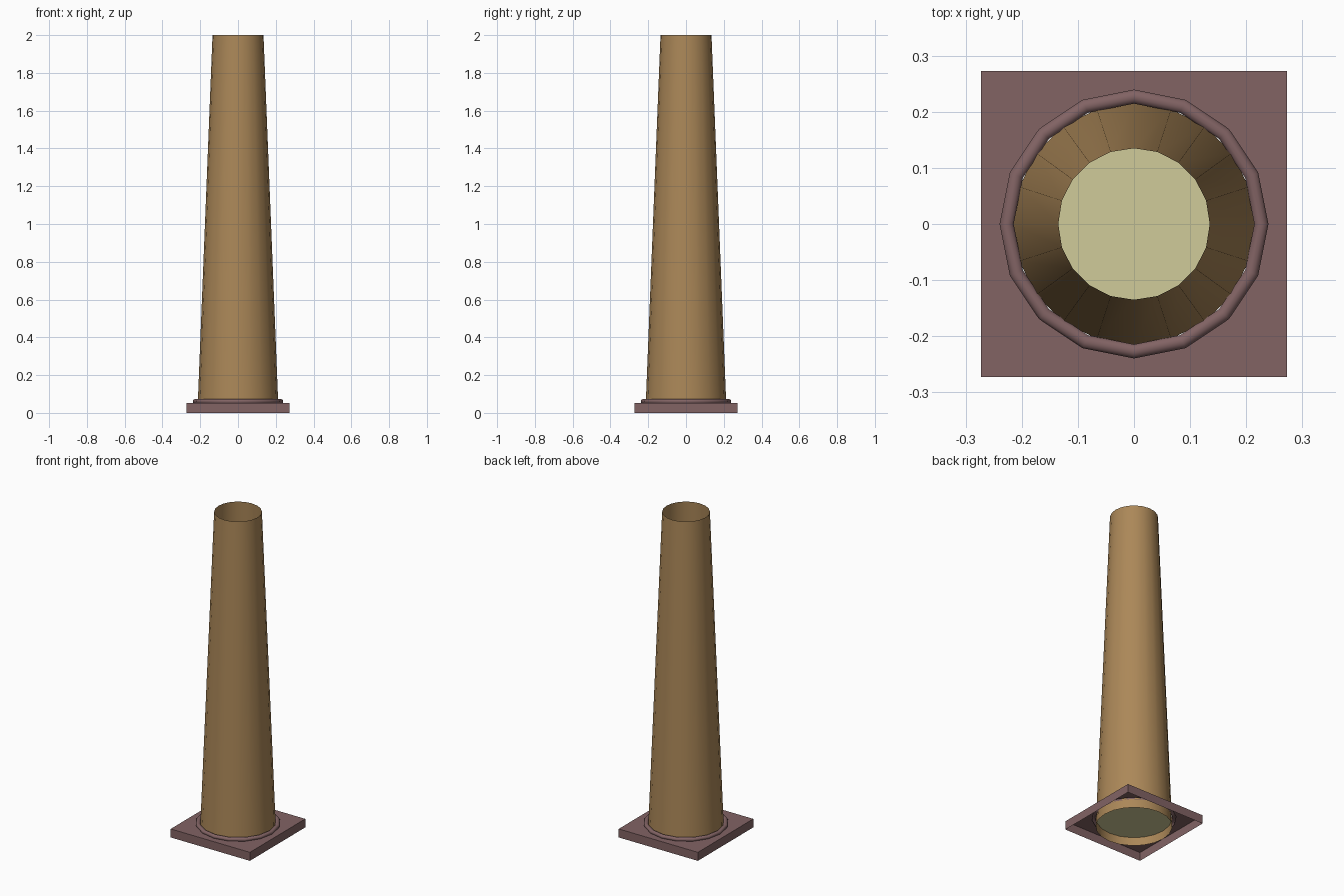
import bpy
import bmesh
from math import cos, sin, pi, radians

cube = bpy.data.objects.get("Cube")
if cube:
    bpy.data.objects.remove(cube, do_unlink=True)


def material(name, colour):
    mat = bpy.data.materials.new(name)
    mat.use_nodes = True
    mat.diffuse_color = (*colour, 1)
    mat.node_tree.nodes["Principled BSDF"].inputs["Base Color"].default_value = (*colour, 1)
    return mat


def loft(name, profile, sides, mat, smooth_angle, square=False, cap=False):
    """Sweep (radius, height) points round z; square rings reach out to a square outline."""
    bm = bmesh.new()
    rings = []
    for radius, z in profile:
        ring = []
        for i in range(sides):
            a = 2 * pi * i / sides
            r = radius / max(abs(cos(a)), abs(sin(a))) if square else radius
            ring.append(bm.verts.new((r * cos(a), r * sin(a), z)))
        rings.append(ring)
    for low, high in zip(rings, rings[1:]):
        for i in range(sides):
            j = (i + 1) % sides
            bm.faces.new((low[i], low[j], high[j], high[i]))
    if cap:
        bm.faces.new(rings[-1])
    mesh = bpy.data.meshes.new(name)
    bm.to_mesh(mesh)
    bm.free()
    mesh.materials.append(mat)
    obj = bpy.data.objects.new(name, mesh)
    bpy.context.collection.objects.link(obj)
    bpy.ops.object.select_all(action='DESELECT')
    obj.select_set(True)
    bpy.context.view_layer.objects.active = obj
    bpy.ops.object.shade_smooth_by_angle(angle=radians(smooth_angle))
    return obj


brown = material("warm brown", (0.41, 0.245, 0.098))
mauve = material("dusty mauve", (0.223, 0.125, 0.127))
cream = material("pale straw", (0.63, 0.597, 0.319))

TOP = 0.053  # height of the plinth surface

# Tapered shaft, open at both ends
loft("chimney_shaft", [(0.215, 0), (0.135, 2)], 20, brown, 30)

# Floor closing the shaft near its foot
loft("shaft_floor", [(0.212, 0.05)], 20, cream, 30, cap=True)

# Square plinth walls, open underneath
loft("plinth_walls", [(0.273, 0), (0.273, TOP)], 16, mauve, 30, square=True)

# Plinth top with a round opening for the shaft
plate = loft("plinth_top", [(0.273, TOP)], 16, mauve, 30, square=True)
bm = bmesh.new()
bm.from_mesh(plate.data)
outer = list(bm.verts)
inner = [bm.verts.new((0.236 * cos(2 * pi * i / 16), 0.236 * sin(2 * pi * i / 16), TOP))
         for i in range(16)]
for i in range(16):
    j = (i + 1) % 16
    bm.faces.new((outer[i], outer[j], inner[j], inner[i]))
bm.to_mesh(plate.data)
bm.free()

# Rounded collar around the foot of the shaft
collar = [(0.227 + 0.013 * cos(a), 0.061 + 0.012 * sin(a))
          for a in (radians(d) for d in range(-45, 226, 30))]
loft("base_collar", collar, 16, mauve, 50)
